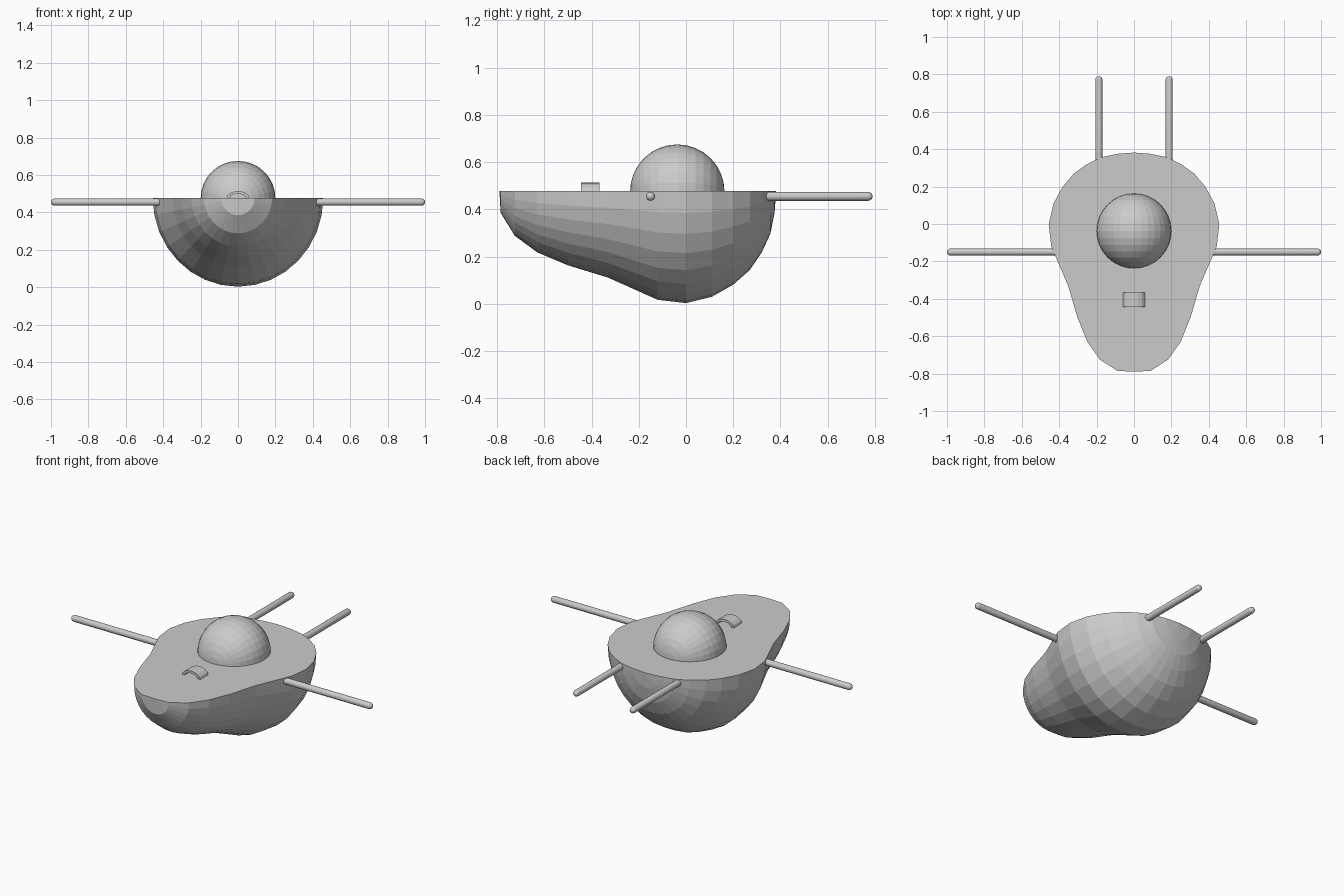
import bpy, bmesh, math
from mathutils import Matrix, Vector

if "Cube" in bpy.data.objects:
    bpy.data.objects.remove(bpy.data.objects["Cube"])

DECK = 0.478
grey = bpy.data.materials.new("light grey")
grey.diffuse_color = (0.6, 0.6, 0.6, 1)
grey.use_nodes = True
grey.node_tree.nodes["Principled BSDF"].inputs["Base Color"].default_value = grey.diffuse_color


def finish(name, bm, smooth=False):
    bmesh.ops.recalc_face_normals(bm, faces=bm.faces)
    me = bpy.data.meshes.new(name)
    bm.to_mesh(me)
    bm.free()
    me.materials.append(grey)
    for p in me.polygons:
        p.use_smooth = smooth
    ob = bpy.data.objects.new(name, me)
    bpy.context.collection.objects.link(ob)
    if smooth:
        bpy.context.view_layer.objects.active = ob
        ob.select_set(True)
        bpy.ops.object.shade_smooth_by_angle(angle=math.radians(40))
        ob.select_set(False)
    return ob


# Hull: half-round sections (y, radius) lofted along y, closed by the flat deck
sections = [(-0.785, 0.093), (-0.725, 0.19), (-0.63, 0.26), (-0.5, 0.315),
            (-0.33, 0.367), (-0.12, 0.461), (0.0, 0.475), (0.11, 0.448),
            (0.2, 0.397), (0.27, 0.335), (0.32, 0.262), (0.357, 0.182),
            (0.375, 0.093)]
N = 16
bm = bmesh.new()
rows = []
for y, r in sections:
    rows.append([bm.verts.new((0.96 * r * math.cos(math.pi * i / N), y,
                               DECK - r * math.sin(math.pi * i / N)))
                 for i in range(N + 1)])
for a, b in zip(rows, rows[1:]):
    for i in range(N):
        bm.faces.new((a[i], a[i + 1], b[i + 1], b[i]))
front = bm.verts.new((0, -0.79, DECK))
back = bm.verts.new((0, 0.382, DECK))
for row, tip in ((rows[0], front), (rows[-1], back)):
    for i in range(N):
        bm.faces.new((row[i], row[i + 1], tip))
bm.faces.new([front] + [r[0] for r in rows] + [back] + [r[-1] for r in reversed(rows)])
finish("hull", bm)

# Dome: faceted sphere with its poles along y, cut off just below the deck
bm = bmesh.new()
bmesh.ops.create_uvsphere(bm, u_segments=32, v_segments=16, radius=0.2,
                          matrix=Matrix.Translation((0, -0.037, 0.475))
                          @ Matrix.Rotation(math.pi / 2, 4, 'X'))
bmesh.ops.bisect_plane(bm, geom=bm.verts[:] + bm.edges[:] + bm.faces[:],
                       plane_co=(0, 0, 0.47), plane_no=(0, 0, 1), clear_inner=True)
finish("dome", bm)


# Rods with rounded tips
def rod(name, start, end, r=0.019, n=16):
    start, end = Vector(start), Vector(end)
    length = (end - start).length
    prof = [(0, r), (length - r, r)]
    prof += [(length - r + r * math.sin(t), r * math.cos(t))
             for t in (math.pi / 8, math.pi / 4, 3 * math.pi / 8)]
    rot = (end - start).to_track_quat('Z', 'Y')
    bm = bmesh.new()
    rings = [[bm.verts.new(start + rot @ Vector((q * math.cos(2 * math.pi * i / n),
                                                 q * math.sin(2 * math.pi * i / n), h)))
              for i in range(n)] for h, q in prof]
    for a, b in zip(rings, rings[1:]):
        for i in range(n):
            j = (i + 1) % n
            bm.faces.new((a[i], a[j], b[j], b[i]))
    bm.faces.new(rings[0])
    tip = bm.verts.new(end)
    for i in range(n):
        bm.faces.new((rings[-1][i], rings[-1][(i + 1) % n], tip))
    finish(name, bm, True)


for side, s in (("left", -1), ("right", 1)):
    rod(side + "_side_rod", (s * 0.41, -0.15, 0.455), (s * 1.0, -0.15, 0.455))
    rod(side + "_back_rod", (s * 0.188, 0.32, 0.455), (s * 0.188, 0.79, 0.455))

# Small arched hood on the front deck
bm = bmesh.new()
M = 8
loops = []
for y in (-0.445, -0.367):
    for rx, rz in ((0.06, 0.037), (0.044, 0.022)):
        loops.append([bm.verts.new((rx * math.cos(math.pi * i / M), y,
                                    0.477 + rz * math.sin(math.pi * i / M)))
                      for i in range(M + 1)])
fo, fi, bo, bi = loops
for a, b in ((fo, bo), (bi, fi), (fi, fo), (bo, bi)):
    for i in range(M):
        bm.faces.new((a[i], a[i + 1], b[i + 1], b[i]))
finish("hood", bm)
